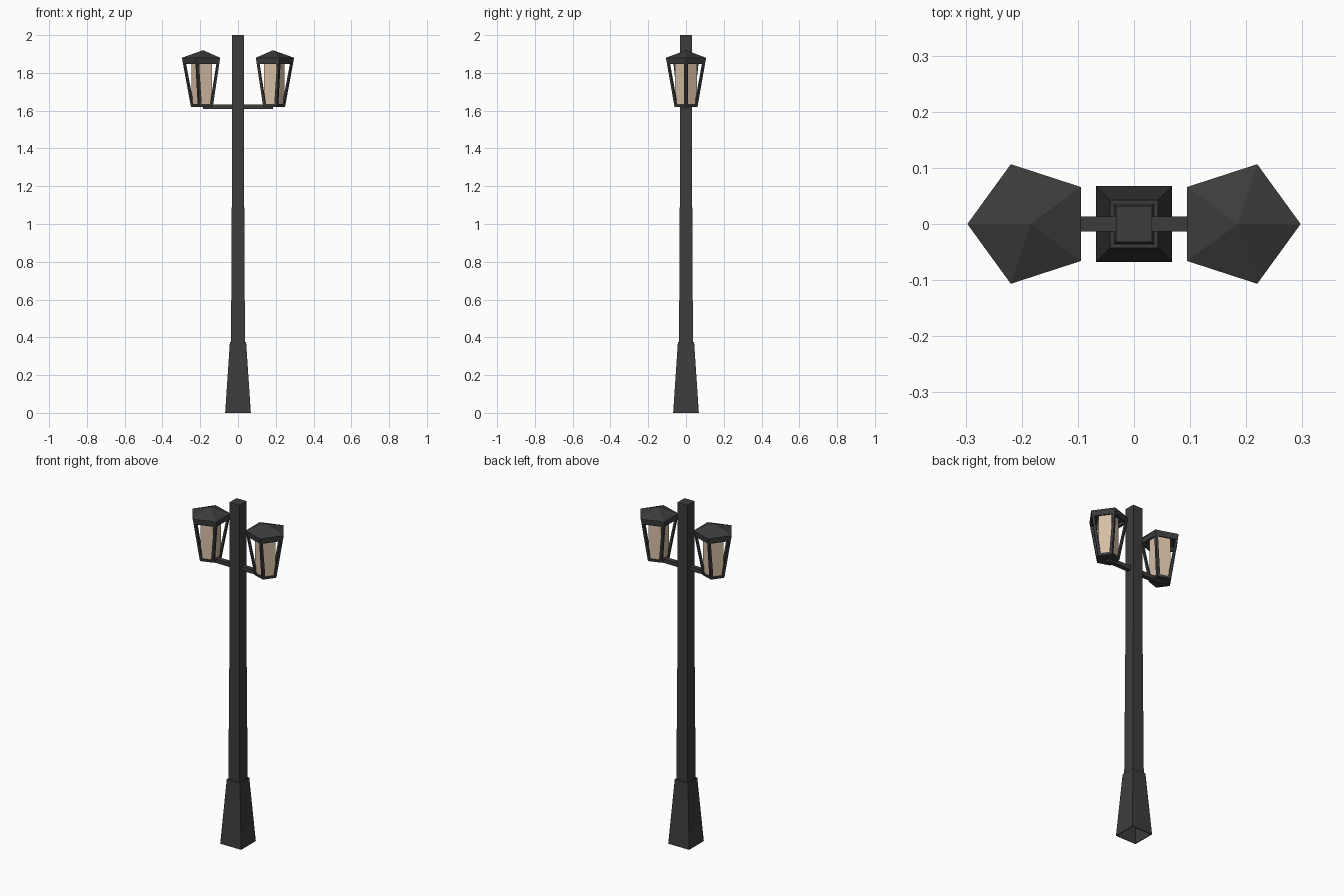
import bpy, bmesh, math

if "Cube" in bpy.data.objects:
    bpy.data.objects.remove(bpy.data.objects["Cube"])

LAMP_X = 0.185


def material(name, rgb):
    m = bpy.data.materials.new(name)
    m.diffuse_color = (*rgb, 1.0)
    m.use_nodes = True
    m.node_tree.nodes["Principled BSDF"].inputs["Base Color"].default_value = m.diffuse_color
    return m


iron = material("dark iron", (0.045, 0.045, 0.045))
glow = material("warm glass", (0.66, 0.51, 0.37))


def loft(rings, sides, turn=0.0, cx=0.0, cap_bottom=True, cap_top=True):
    """Stack regular polygons given as (radius, z); radius 0 ends in a point."""
    bm = bmesh.new()
    loops = []
    for r, z in rings:
        n = 1 if r == 0 else sides
        loops.append([bm.verts.new((cx + r * math.cos(turn + 2 * math.pi * i / sides),
                                    r * math.sin(turn + 2 * math.pi * i / sides), z))
                      for i in range(n)])
    for a, b in zip(loops, loops[1:]):
        for i in range(sides):
            j = (i + 1) % sides
            if len(b) == 1:
                bm.faces.new((a[i], a[j], b[0]))
            else:
                bm.faces.new((a[i], a[j], b[j], b[i]))
    if cap_bottom:
        bm.faces.new(loops[0][::-1])
    if cap_top and len(loops[-1]) > 1:
        bm.faces.new(loops[-1])
    bm.normal_update()
    return bm


def finish(bm, name, mat, thickness=0.0):
    me = bpy.data.meshes.new(name)
    bm.to_mesh(me)
    bm.free()
    me.materials.append(mat)
    ob = bpy.data.objects.new(name, me)
    bpy.context.collection.objects.link(ob)
    if thickness:
        mod = ob.modifiers.new("wall", 'SOLIDIFY')
        mod.thickness = thickness
        mod.offset = -1
    return ob


S = math.sqrt(2)  # half width -> corner radius of a square
Q = math.pi / 4

# Tapered foot, hollow and open underneath
finish(loft([(0.068 * S, 0), (0.043 * S, 0.375)], 4, Q, cap_bottom=False),
       "base", iron, 0.006)

# Slim square post, tapering then straight
finish(loft([(0.037 * S, 0.36), (0.032 * S, 1.29), (0.032 * S, 2.0)], 4, Q), "post", iron)

# Cross arm carrying both lanterns
bm = bmesh.new()
bmesh.ops.create_cube(bm, size=1)
for v in bm.verts:
    v.co = (v.co.x * 0.37, v.co.y * 0.026, 1.621 + v.co.z * 0.024)
finish(bm, "cross_arm", iron)

# Two five-sided lanterns, points facing outward
Z0, Z1, R0, R1 = 1.62, 1.88, 0.064, 0.112
for side, label in ((1, "right"), (-1, "left")):
    cx = side * LAMP_X
    turn = 0.0 if side > 0 else math.pi

    # Frame: flared shell with a window opening in every side
    bm = loft([(R0, Z0), (R1, Z1)], 5, turn, cx, cap_top=False)
    walls = [f for f in bm.faces if len(f.verts) == 4]
    bmesh.ops.inset_individual(bm, faces=walls, thickness=0.019)
    for v in bm.verts:
        if 1.8 < v.co.z < Z1 - 0.005:  # deeper top rail
            old = R0 + (R1 - R0) * (v.co.z - Z0) / (Z1 - Z0)
            v.co.z -= 0.02
            new = R0 + (R1 - R0) * (v.co.z - Z0) / (Z1 - Z0)
            v.co.x = cx + (v.co.x - cx) * new / old
            v.co.y *= new / old
    bmesh.ops.delete(bm, geom=walls, context='FACES')
    finish(bm, label + "_lantern_frame", iron, 0.011)

    # Shallow pointed roof
    finish(loft([(R1 - 0.001, Z1 - 0.008), (R1, Z1), (0, 1.92)], 5, turn, cx),
           label + "_lantern_roof", iron)

    # Glowing core
    finish(loft([(0.060, 1.632), (0.060, 1.872)], 5, turn, cx),
           label + "_lantern_glass", glow)
